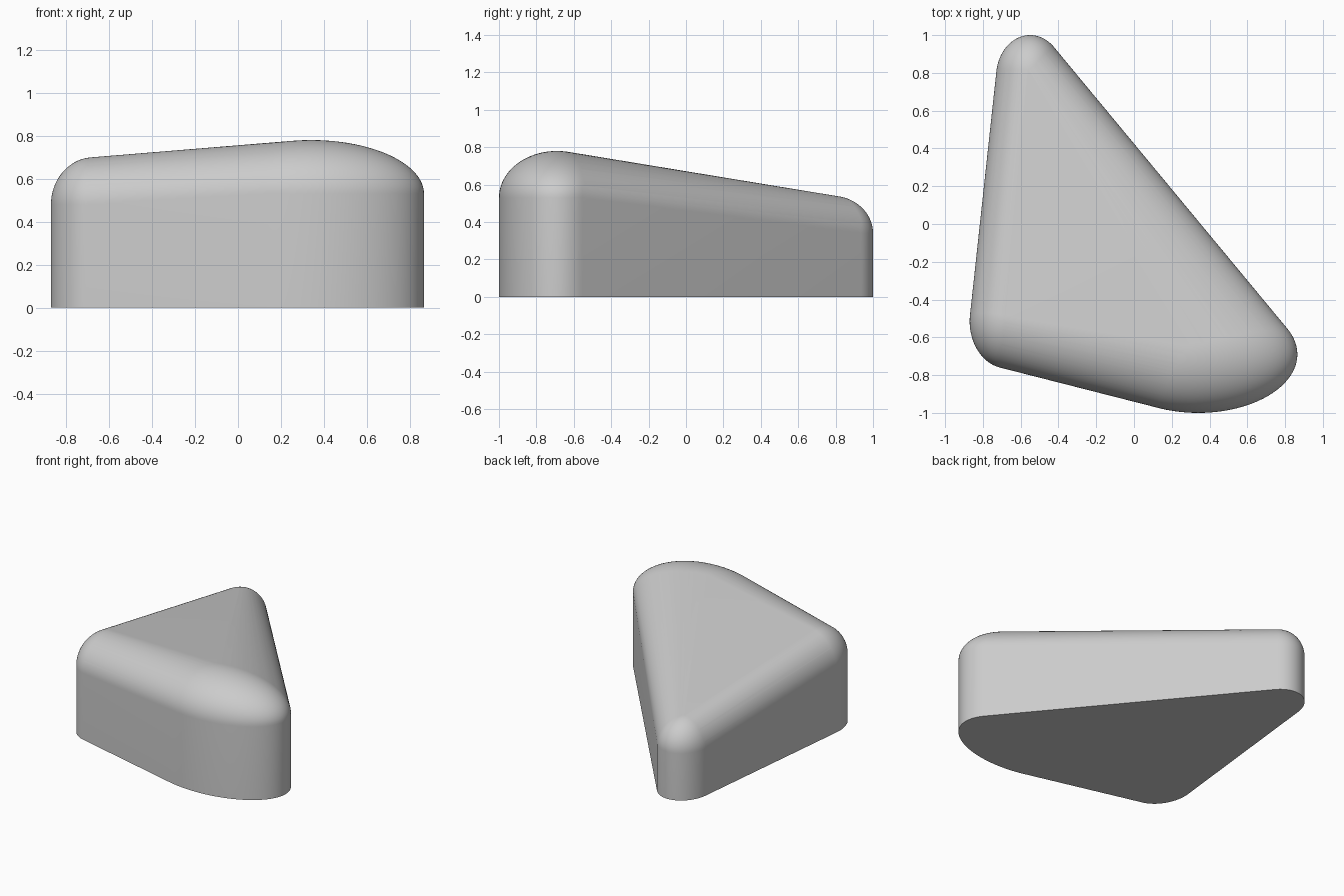
import bpy
import bmesh
from math import sin, cos, pi, radians
from mathutils import Vector

cube = bpy.data.objects.get("Cube")
if cube:
    bpy.data.objects.remove(cube, do_unlink=True)

# Rounded corners: centre and radii of each ellipsoid dome
CORNERS = [
    ((-0.55, 0.78, 0.34), (0.18, 0.22, 0.20)),   # back
    ((-0.67, -0.515, 0.48), (0.20, 0.25, 0.22)),  # front right
    ((0.34, -0.69, 0.53), (0.525, 0.31, 0.25)),  # front left
]
SEGMENTS, RINGS = 96, 24

# Each corner is a dome standing on a straight elliptical column
bm = bmesh.new()
for centre, radii in CORNERS:
    c, r = Vector(centre), Vector(radii)
    for i in range(SEGMENTS):
        a = 2 * pi * i / SEGMENTS
        for j in range(RINGS):
            b = pi / 2 * j / RINGS
            d = Vector((cos(a) * cos(b), sin(a) * cos(b), sin(b)))
            bm.verts.new(c + d * r)
        bm.verts.new((c.x + r.x * cos(a), c.y + r.y * sin(a), 0))
    bm.verts.new(c + Vector((0, 0, r.z)))

# Stretch one skin around all three corners
hull = bmesh.ops.convex_hull(bm, input=bm.verts[:])
inner = {v for key in ("geom_interior", "geom_unused") for v in hull[key]
         if isinstance(v, bmesh.types.BMVert)}
bmesh.ops.delete(bm, geom=list(inner), context="VERTS")

# Merge the flat base, top and walls into single faces
bmesh.ops.dissolve_limit(bm, angle_limit=radians(0.1),
                         verts=bm.verts[:], edges=bm.edges[:])
bmesh.ops.recalc_face_normals(bm, faces=bm.faces[:])

mesh = bpy.data.meshes.new("rounded_wedge")
bm.to_mesh(mesh)
bm.free()
wedge = bpy.data.objects.new("rounded_wedge", mesh)
bpy.context.collection.objects.link(wedge)

# Plain grey finish
grey = bpy.data.materials.new("plain_grey")
grey.use_nodes = True
colour = (0.6, 0.6, 0.6, 1)
grey.diffuse_color = colour
grey.node_tree.nodes["Principled BSDF"].inputs["Base Color"].default_value = colour
mesh.materials.append(grey)

# Smooth sides and top, crisp edge at the base
bpy.context.view_layer.objects.active = wedge
wedge.select_set(True)
bpy.ops.object.shade_smooth_by_angle(angle=radians(30))
